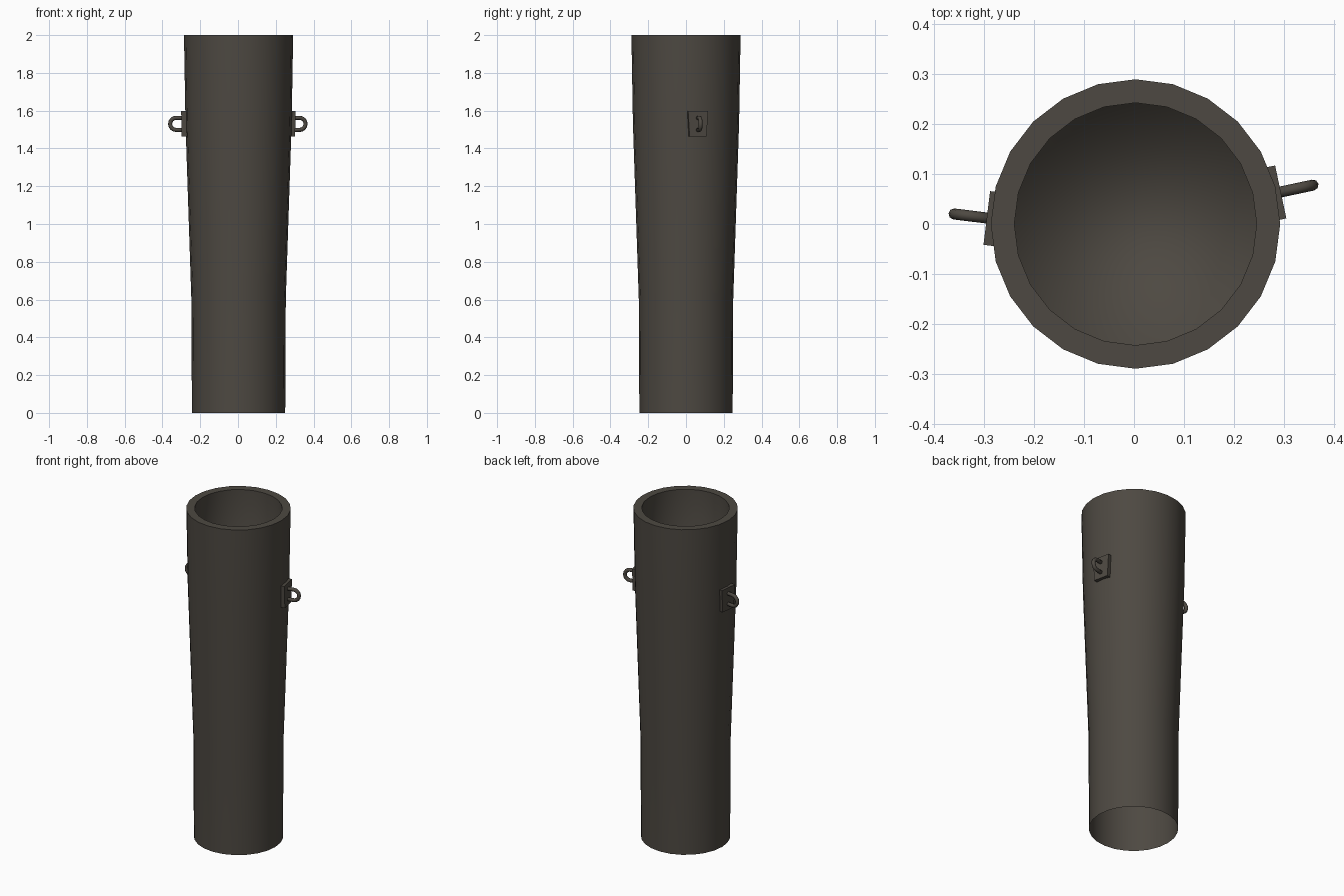
import bpy, bmesh, math
from mathutils import Matrix, Vector

cube = bpy.data.objects.get("Cube")
if cube:
    bpy.data.objects.remove(cube, do_unlink=True)

metal = bpy.data.materials.new("dark_gunmetal")
colour = (0.075, 0.066, 0.054, 1)
metal.diffuse_color = colour
metal.use_nodes = True
metal.node_tree.nodes["Principled BSDF"].inputs["Base Color"].default_value = colour

SIDES = 24


def finish(name, bm, smooth=True):
    mesh = bpy.data.meshes.new(name)
    bm.to_mesh(mesh)
    bm.free()
    mesh.materials.append(metal)
    for p in mesh.polygons:
        p.use_smooth = smooth
    obj = bpy.data.objects.new(name, mesh)
    bpy.context.collection.objects.link(obj)
    return obj


def bridge(bm, a, b):
    n = len(a)
    for i in range(n):
        bm.faces.new((a[i], a[(i + 1) % n], b[(i + 1) % n], b[i]))


# Barrel: open tapered shell, flat muzzle rim and a deep bore with a floor
profile = [(0.247, 0), (0.25, 0.6), (0.281, 1.53), (0.289, 2), (0.242, 2), (0.242, 0.8)]
bm = bmesh.new()
rings = []
for r, z in profile:
    rings.append([bm.verts.new((0.003 + r * math.cos(math.tau * i / SIDES),
                                r * math.sin(math.tau * i / SIDES), z))
                  for i in range(SIDES)])
for a, b in zip(rings, rings[1:]):
    bridge(bm, a, b)
bm.faces.new(rings[-1])
for ring in rings[3:5]:
    for i in range(SIDES):
        bm.edges.get((ring[i], ring[(i + 1) % SIDES])).smooth = False
finish("barrel", bm)


def lug(side, centre, degrees):
    """Mounting plate and loop; local +x points away from the barrel."""
    place = Matrix.Translation(Vector(centre)) @ Matrix.Rotation(math.radians(degrees), 4, "Z")

    # Plate, narrower at the bottom
    bm = bmesh.new()
    bmesh.ops.create_cube(bm, size=1)
    for v in bm.verts:
        half = 0.054 if v.co.z > 0 else 0.046
        v.co = (0 if v.co.x > 0 else -0.035, math.copysign(half, v.co.y), v.co.z * 0.135)
    bm.transform(place)
    finish(side + "_lug_plate", bm, False)

    # Loop: round bar swept along a U path
    half, straight, bar, segments = 0.032, 0.034, 0.011, 8
    path = [(-0.015, -half, -math.pi / 2)]
    for i in range(segments + 1):
        t = -math.pi / 2 + math.pi * i / segments
        path.append((straight + half * math.cos(t), half * math.sin(t), t))
    path.append((-0.015, half, math.pi / 2))
    bm = bmesh.new()
    loops = []
    for x, z, t in path:
        loops.append([bm.verts.new((x + bar * math.cos(a) * math.cos(t),
                                    bar * math.sin(a),
                                    z + bar * math.cos(a) * math.sin(t)))
                      for a in (math.tau * k / 8 for k in range(8))])
    for a, b in zip(loops, loops[1:]):
        bridge(bm, a, b)
    bm.faces.new(loops[0])
    bm.faces.new(loops[-1])
    bmesh.ops.recalc_face_normals(bm, faces=bm.faces)
    bm.transform(place)
    finish(side + "_lug_loop", bm)


lug("left", (0.293, 0.064, 1.53), 12)
lug("right", (-0.294, 0.012, 1.53), 173)
